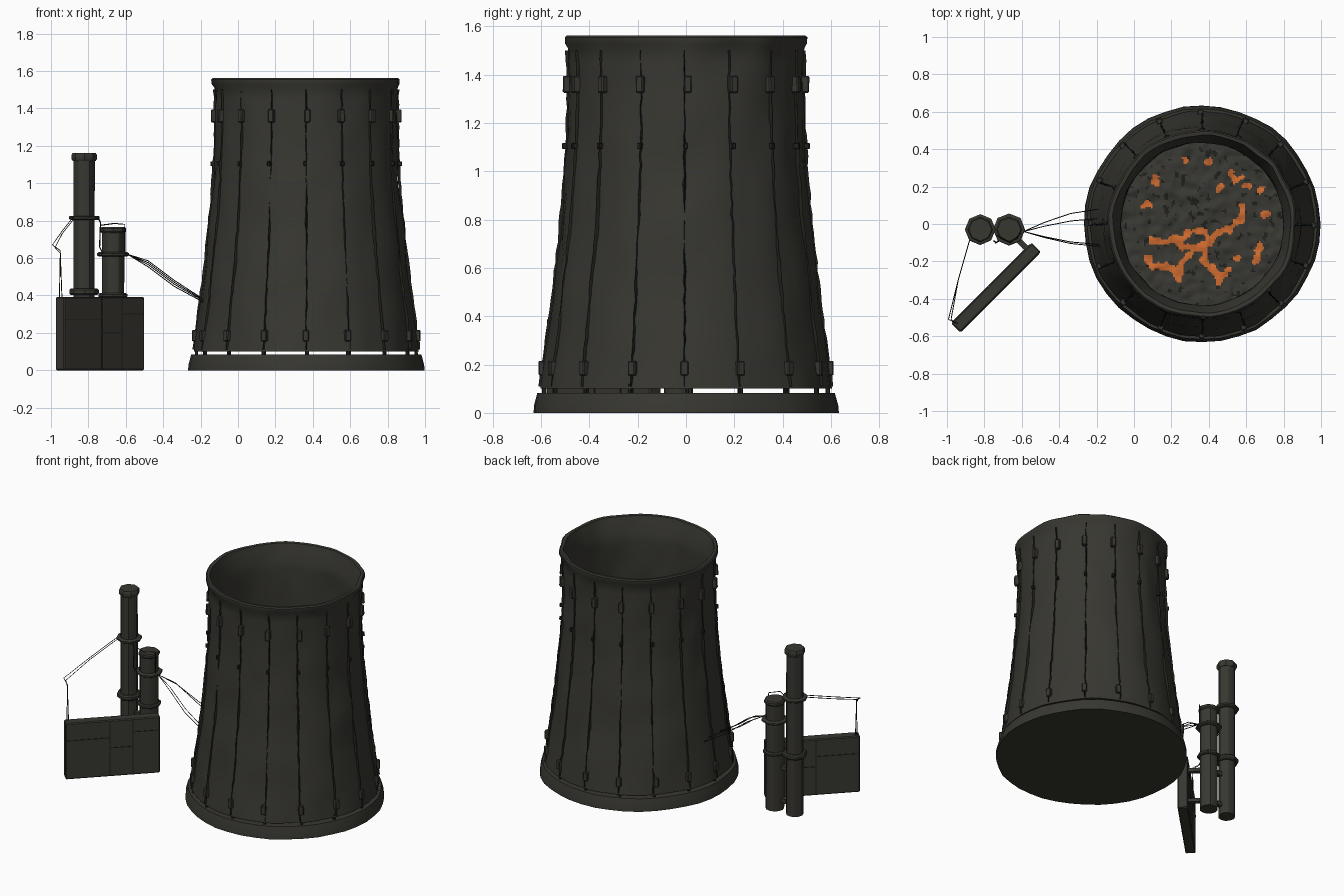
import bpy, bmesh, math, random
from mathutils import Vector, Matrix, noise

if "Cube" in bpy.data.objects:
    bpy.data.objects.remove(bpy.data.objects["Cube"])

random.seed(4)
CX = 0.365          # tower axis


def mat(name, rgb):
    m = bpy.data.materials.new(name)
    m.diffuse_color = (*rgb, 1)
    m.use_nodes = True
    m.node_tree.nodes["Principled BSDF"].inputs["Base Color"].default_value = m.diffuse_color
    return m


CONCRETE = mat("sooty concrete", (0.039, 0.038, 0.031))
SEAM = mat("dark seam", (0.014, 0.014, 0.011))
ASH = mat("ash floor", (0.041, 0.040, 0.033))
GLOW = mat("molten orange", (0.62, 0.145, 0.028))


def finish(name, bm, mats, angle=35):
    bmesh.ops.recalc_face_normals(bm, faces=bm.faces)
    me = bpy.data.meshes.new(name)
    bm.to_mesh(me)
    bm.free()
    ob = bpy.data.objects.new(name, me)
    bpy.context.collection.objects.link(ob)
    for m in mats:
        me.materials.append(m)
    if angle:
        bpy.ops.object.select_all(action='DESELECT')
        ob.select_set(True)
        bpy.context.view_layer.objects.active = ob
        bpy.ops.object.shade_smooth_by_angle(angle=math.radians(angle))
    return ob


def lathe(bm, profile, n, centre, rough=0.0, closed=False):
    """Spin (radius, z) points; rough adds lumpy dents."""
    rings = []
    for r, z in profile:
        ring = []
        for i in range(n):
            a = 2 * math.pi * i / n
            d = Vector((math.cos(a), math.sin(a), 0))
            k = r + rough * noise.noise(Vector((d.x * 4, d.y * 4, z * 5 + r * 9)))
            ring.append(bm.verts.new((centre[0] + d.x * k, centre[1] + d.y * k, z)))
        rings.append(ring)
    pairs = list(zip(rings, rings[1:]))
    if closed:
        pairs.append((rings[-1], rings[0]))
    else:
        bm.faces.new(rings[0])
        bm.faces.new(rings[-1])
    for lo, hi in pairs:
        for i in range(n):
            j = (i + 1) % n
            bm.faces.new((lo[i], lo[j], hi[j], hi[i]))


def box(bm, size, loc, rot=0.0, tilt=0.0):
    m = (Matrix.Translation(loc) @ Matrix.Rotation(rot, 4, 'Z')
         @ Matrix.Rotation(tilt, 4, 'Y') @ Matrix.Diagonal((*size, 1)))
    bmesh.ops.create_cube(bm, size=1, matrix=m)


OUTER = [(0.602, 0.1), (0.588, 0.2), (0.56, 0.4), (0.536, 0.6), (0.514, 0.8),
         (0.497, 1.0), (0.487, 1.2), (0.484, 1.4), (0.488, 1.51)]


def shell_r(z):
    for (r0, z0), (r1, z1) in zip(OUTER, OUTER[1:]):
        if z <= z1:
            return r0 + (r1 - r0) * (z - z0) / (z1 - z0)
    return OUTER[-1][0]


# Tower shell with rolled rim and inner wall
zs = [0.1 + 1.41 * i / 24 for i in range(25)]
prof = [(shell_r(z), z) for z in zs]
prof += [(0.502, 1.53), (0.504, 1.555), (0.496, 1.562), (0.476, 1.56), (0.468, 1.53)]
prof += [(min(0.55, max(0.435, shell_r(z) - 0.05)), z) for z in reversed(zs[:-1])]
bm = bmesh.new()
lathe(bm, prof, 64, (CX, 0), rough=0.012, closed=True)
finish("tower_shell", bm, [CONCRETE], 40)

# Base slab with a recessed top
bm = bmesh.new()
lathe(bm, [(0.632, 0), (0.63, 0.03), (0.616, 0.083), (0.56, 0.083), (0.55, 0.05)],
      40, (CX, 0), rough=0.008)
finish("base_slab", bm, [CONCRETE], 30)

# Vertical panel seams: ragged thin ribs
bm = bmesh.new()
for s in range(16):
    a = 2 * math.pi * (s + random.uniform(-0.05, 0.05)) / 16
    rows = []
    for i in range(36):
        z = 0.11 + 1.39 * i / 35
        r, w = shell_r(z), random.uniform(0.002, 0.008)
        sway = random.uniform(-0.003, 0.003)
        row = []
        for t, dr in ((-w, -0.006), (0, random.uniform(0.006, 0.013)), (w, -0.006)):
            row.append(bm.verts.new((CX + (r + dr) * math.cos(a) - (t + sway) * math.sin(a),
                                     (r + dr) * math.sin(a) + (t + sway) * math.cos(a), z)))
        rows.append(row)
    for lo, hi in zip(rows, rows[1:]):
        for k in (0, 1):
            bm.faces.new((lo[k], lo[k + 1], hi[k + 1], hi[k]))
finish("panel_seams", bm, [SEAM], 0)


# Rings of blocks, bolts and gap posts
def block_ring(name, z, size, out, m):
    b = bmesh.new()
    for s in range(16):
        a = 2 * math.pi * (s + random.uniform(-0.04, 0.04)) / 16
        r = shell_r(max(z, 0.1)) + out
        box(b, size, (CX + r * math.cos(a), r * math.sin(a), z), a,
            random.uniform(-0.05, 0.05))
    bmesh.ops.bevel(b, geom=b.edges[:], offset=min(size) * 0.15, segments=1, affect='EDGES')
    finish(name, b, [m], 0)


block_ring("upper_blocks", 1.36, (0.035, 0.032, 0.07), 0.008, CONCRETE)
block_ring("lower_blocks", 0.185, (0.03, 0.032, 0.06), 0.006, CONCRETE)
block_ring("middle_bolts", 1.105, (0.03, 0.016, 0.025), 0.006, SEAM)
block_ring("gap_posts", 0.095, (0.018, 0.014, 0.05), -0.015, SEAM)

# Ash floor with molten cracks and spots
CRACKS = [
    [(0.10, -0.09), (0.17, -0.10), (0.22, -0.07), (0.26, -0.12), (0.34, -0.13), (0.40, -0.10),
     (0.45, -0.04), (0.52, -0.02), (0.57, 0.02), (0.58, 0.10)],
    [(0.25, -0.09), (0.29, -0.04), (0.37, -0.04), (0.40, -0.10)],
    [(0.07, -0.17), (0.10, -0.23), (0.18, -0.22), (0.24, -0.29), (0.26, -0.21), (0.31, -0.15)],
    [(0.38, -0.12), (0.37, -0.20), (0.42, -0.24), (0.46, -0.31), (0.50, -0.24)],
    [(0.52, 0.27), (0.55, 0.23), (0.58, 0.25)], [(0.12, 0.22), (0.12, 0.25)],
    [(0.06, 0.10), (0.09, 0.10)], [(0.27, 0.35), (0.27, 0.34)], [(0.39, 0.33), (0.41, 0.34)],
    [(0.45, 0.19), (0.47, 0.20)], [(0.60, 0.21), (0.62, 0.20)], [(0.68, 0.17), (0.69, 0.19)],
    [(0.70, 0.04), (0.70, 0.06)], [(0.65, -0.20), (0.68, -0.11)], [(0.55, -0.19), (0.56, -0.18)],
]


def crack_distance(p):
    best = 9
    for path in CRACKS:
        for a, b in zip(path, path[1:]):
            a, b = Vector(a), Vector(b)
            t = max(0, min(1, (p - a).dot(b - a) / (b - a).length_squared))
            best = min(best, (p - a - t * (b - a)).length)
    return best


bm = bmesh.new()
bmesh.ops.create_grid(bm, x_segments=120, y_segments=120, size=0.55,
                      matrix=Matrix.Translation((CX, 0, 0.067)))
bmesh.ops.delete(bm, geom=[v for v in bm.verts if math.hypot(v.co.x - CX, v.co.y) > 0.555],
                 context='VERTS')
for v in bm.verts:
    v.co.z += 0.012 * noise.noise(v.co * 22)
for f in bm.faces:
    c = f.calc_center_median()
    ragged = noise.noise(c * 28)
    if crack_distance(c.xy) < 0.017 + 0.02 * ragged:
        f.material_index = 1
    elif noise.noise(c * 36 + Vector((5, 5, 5))) > 0.42:
        f.material_index = 2
finish("ash_floor", bm, [ASH, GLOW, SEAM], 60)


# Chimney pipes with octagonal collars
def pipe(name, x, y, r, top, collars):
    b = bmesh.new()
    lathe(b, [(r, 0), (r, top - 0.01)], 12, (x, y), 0.003)
    for z, cr, h in collars:
        lathe(b, [(cr * 0.9, z - h / 2), (cr, z - h / 4), (cr, z + h / 4), (cr * 0.9, z + h / 2)],
              8, (x, y), 0.004)
    finish(name, b, [CONCRETE], 30)


pipe("tall_pipe", -0.822, -0.03, 0.056, 1.16,
     [(0.42, 0.079, 0.035), (0.815, 0.083, 0.022), (1.14, 0.067, 0.045)])
pipe("short_pipe", -0.668, -0.03, 0.060, 0.77,
     [(0.40, 0.078, 0.025), (0.62, 0.086, 0.022), (0.75, 0.07, 0.03)])

# Slanted wall panel with raised divisions and brackets to the pipes
Q = math.radians(45)
PC, ALONG, NORMAL = Vector((-0.738, -0.34, 0)), Vector((1, 1, 0)) / 2 ** .5, Vector((1, -1, 0)) / 2 ** .5
bm = bmesh.new()
box(bm, (0.608, 0.068, 0.392), PC + Vector((0, 0, 0.196)), Q)
bmesh.ops.bevel(bm, geom=bm.edges[:], offset=0.006, segments=1, affect='EDGES')
finish("wall_panel", bm, [CONCRETE], 0)
bm = bmesh.new()
for u in (-0.02, 0.13):
    box(bm, (0.006, 0.073, 0.38), PC + ALONG * u + Vector((0, 0, 0.195)), Q)
for u, w, z in ((-0.16, 0.27, 0.27), (0.055, 0.15, 0.2), (0.21, 0.16, 0.3)):
    box(bm, (w, 0.073, 0.005), PC + ALONG * u + Vector((0, 0, z)), Q)
finish("panel_divisions", bm, [SEAM], 0)
bm = bmesh.new()
for z in (0.07, 0.3):
    box(bm, (0.03, 0.11, 0.025), (-0.6, -0.105, z), Q)
    box(bm, (0.1, 0.03, 0.03), (-0.745, -0.03, z), 0)
finish("brackets", bm, [CONCRETE], 0)


# Sagging cables
def cable(name, pts, r=0.003):
    cu = bpy.data.curves.new(name, 'CURVE')
    cu.dimensions = '3D'
    cu.bevel_depth = r
    cu.bevel_resolution = 0
    sp = cu.splines.new('POLY')
    sp.points.add(len(pts) - 1)
    for p, c in zip(sp.points, pts):
        p.co = (*c, 1)
    ob = bpy.data.objects.new(name, cu)
    bpy.context.collection.objects.link(ob)
    cu.materials.append(SEAM)


for i, d in enumerate((0, 0.014)):
    cable(f"panel_cable_{i}", [(-0.88, -0.09, 0.82 - d), (-0.94, -0.3, 0.745 - d),
                               (-0.992 + d, -0.51, 0.67 - d), (-0.95, -0.53, 0.64 - d),
                               (-0.955 + d, -0.53, 0.38)], 0.0025)
for i, (y, dz) in enumerate(((0.08, 0), (0.03, 0.02), (-0.11, 0.01), (-0.12, -0.012))):
    cable(f"tower_cable_{i}", [(-0.59, -0.04, 0.62), (-0.48, -0.04 + (y + .04) * .4, 0.565 + dz),
                               (-0.34, -0.04 + (y + .04) * .8, 0.46 + dz), (-0.185, y, 0.37 + dz / 2)],
          0.0025)
cable("pipe_link_cable", [(-0.75, -0.09, 0.82), (-0.735, -0.1, 0.79), (-0.74, -0.1, 0.66),
                          (-0.72, -0.09, 0.62)], 0.004)
cable("short_pipe_wire", [(-0.735, -0.06, 0.775), (-0.66, -0.1, 0.785), (-0.605, -0.05, 0.78),
                          (-0.605, -0.05, 0.62)], 0.003)
